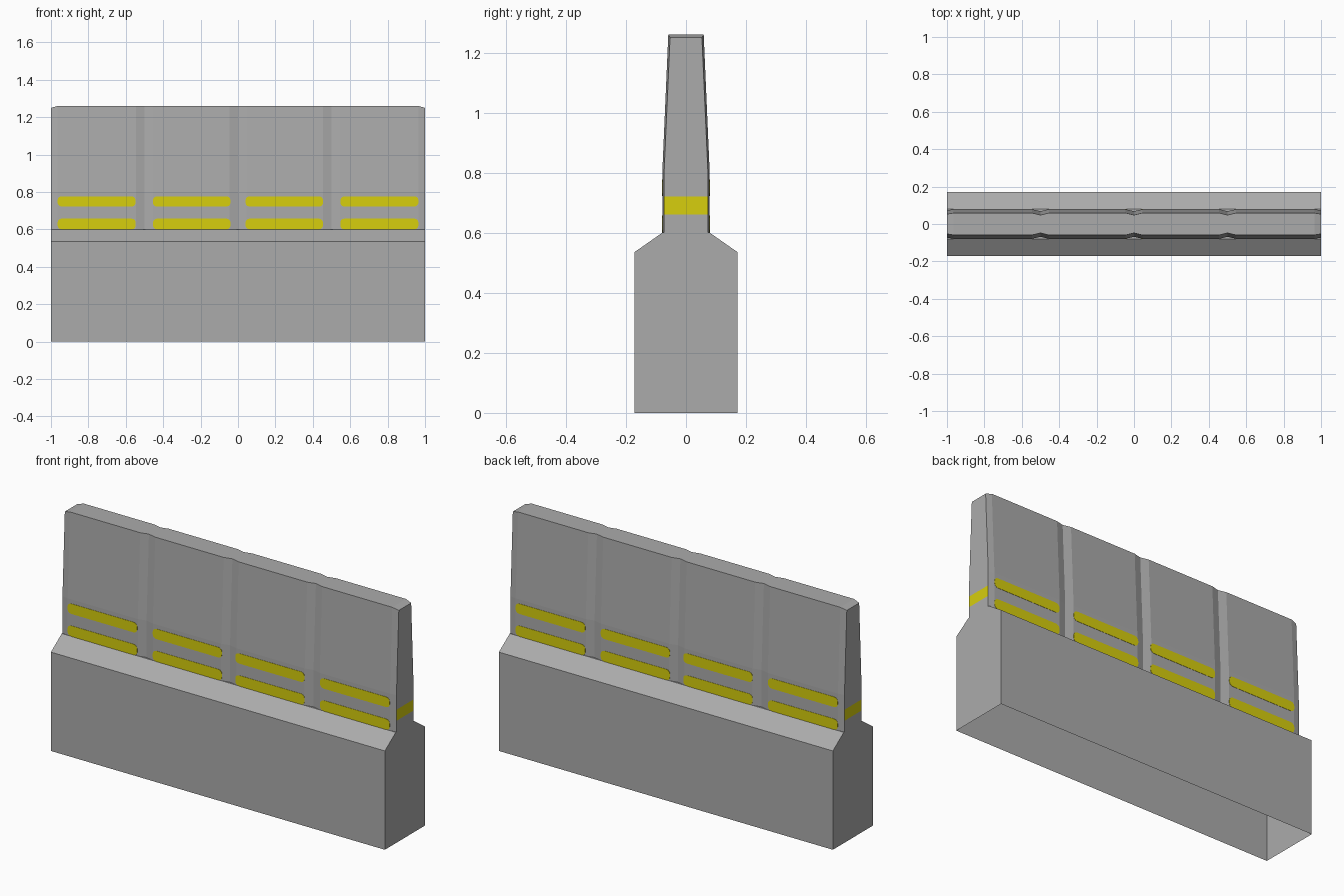
import bpy, bmesh, math

if "Cube" in bpy.data.objects:
    bpy.data.objects.remove(bpy.data.objects["Cube"])


def material(name, rgb):
    m = bpy.data.materials.new(name)
    m.diffuse_color = (*rgb, 1.0)
    m.use_nodes = True
    m.node_tree.nodes["Principled BSDF"].inputs["Base Color"].default_value = m.diffuse_color
    return m


GREY = material("concrete_grey", (0.41, 0.41, 0.41))
YELLOW = material("warning_yellow", (0.68, 0.62, 0.004))


def finish(name, bm, mats, recalc=True):
    if recalc:
        bmesh.ops.recalc_face_normals(bm, faces=bm.faces)
    me = bpy.data.meshes.new(name)
    bm.to_mesh(me)
    bm.free()
    for m in mats:
        me.materials.append(m)
    ob = bpy.data.objects.new(name, me)
    bpy.context.collection.objects.link(ob)
    return ob


# Base: shouldered profile run along x, open underneath
bm = bmesh.new()
profile = [(-0.172, 0), (-0.172, 0.535), (-0.079, 0.6),
           (0.079, 0.6), (0.172, 0.535), (0.172, 0)]
left = [bm.verts.new((-1, y, z)) for y, z in profile]
right = [bm.verts.new((1, y, z)) for y, z in profile]
for i in range(len(profile) - 1):
    bm.faces.new((left[i], left[i + 1], right[i + 1], right[i]))
bm.faces.new(left)
bm.faces.new(right)
finish("base", bm, [GREY])

# Upper wall: stacked outlines with V grooves, narrowed ends and tapered top
LEVELS = [(0.6, 0.079), (0.66, 0.079), (0.72, 0.079), (0.8, 0.079), (1.26, 0.059)]
side = [(-1, 0.006), (-0.965, 0)]
for c in (-0.5, 0, 0.5):
    side += [(c - 0.045, 0), (c, 0.011), (c + 0.045, 0)]
side += [(0.965, 0), (1, 0.006)]

bm = bmesh.new()
rows = []
for z, half in LEVELS:
    front, back = [], []
    for x, dip in side:
        zz = 1.25 if z > 1.2 and abs(x) == 1 else z
        front.append(bm.verts.new((x, -(half - dip), zz)))
        back.append(bm.verts.new((x, half - dip, zz)))
    rows.append((front, back))
n = len(side)
for k in range(len(rows) - 1):
    (f0, b0), (f1, b1) = rows[k], rows[k + 1]
    for i in range(n - 1):
        bm.faces.new((f0[i], f0[i + 1], f1[i + 1], f1[i]))
        bm.faces.new((b0[i + 1], b0[i], b1[i], b1[i + 1]))
    # end faces, with the yellow band between the second and third outlines
    for face in (bm.faces.new((b0[0], f0[0], f1[0], b1[0])),
                 bm.faces.new((f0[-1], b0[-1], b1[-1], f1[-1]))):
        face.material_index = 1 if k == 1 else 0
ft, bt = rows[-1]
for i in range(n - 1):
    bm.faces.new((ft[i], ft[i + 1], bt[i + 1], bt[i]))
finish("upper_wall", bm, [GREY, YELLOW])


# Painted stripes: thin rounded plates on each panel, front and back
def stripe(name, x0, x1, z0, z1, sign, r=0.022):
    bm = bmesh.new()
    pts = []
    corners = [(x1 - r, z1 - r, 0), (x0 + r, z1 - r, 90),
               (x0 + r, z0 + r, 180), (x1 - r, z0 + r, 270)]
    for cx, cz, a in corners:
        for s in range(4):
            t = math.radians(a + 30 * s)
            pts.append((cx + r * math.cos(t), cz + r * math.sin(t)))
    inner = [bm.verts.new((x, sign * 0.078, z)) for x, z in pts]
    outer = [bm.verts.new((x, sign * 0.0805, z)) for x, z in pts]
    bm.faces.new(inner)
    bm.faces.new(outer)
    for i in range(len(pts)):
        j = (i + 1) % len(pts)
        bm.faces.new((inner[i], inner[j], outer[j], outer[i]))
    finish(name, bm, [YELLOW])


panels = [(-0.965, -0.547), (-0.455, -0.04), (0.04, 0.455), (0.547, 0.965)]
for sign, where in ((-1, "front"), (1, "back")):
    for x0, x1 in panels:
        stripe(where + "_lower_stripe", x0, x1, 0.6, 0.658, sign)
        stripe(where + "_upper_stripe", x0, x1, 0.722, 0.777, sign)
